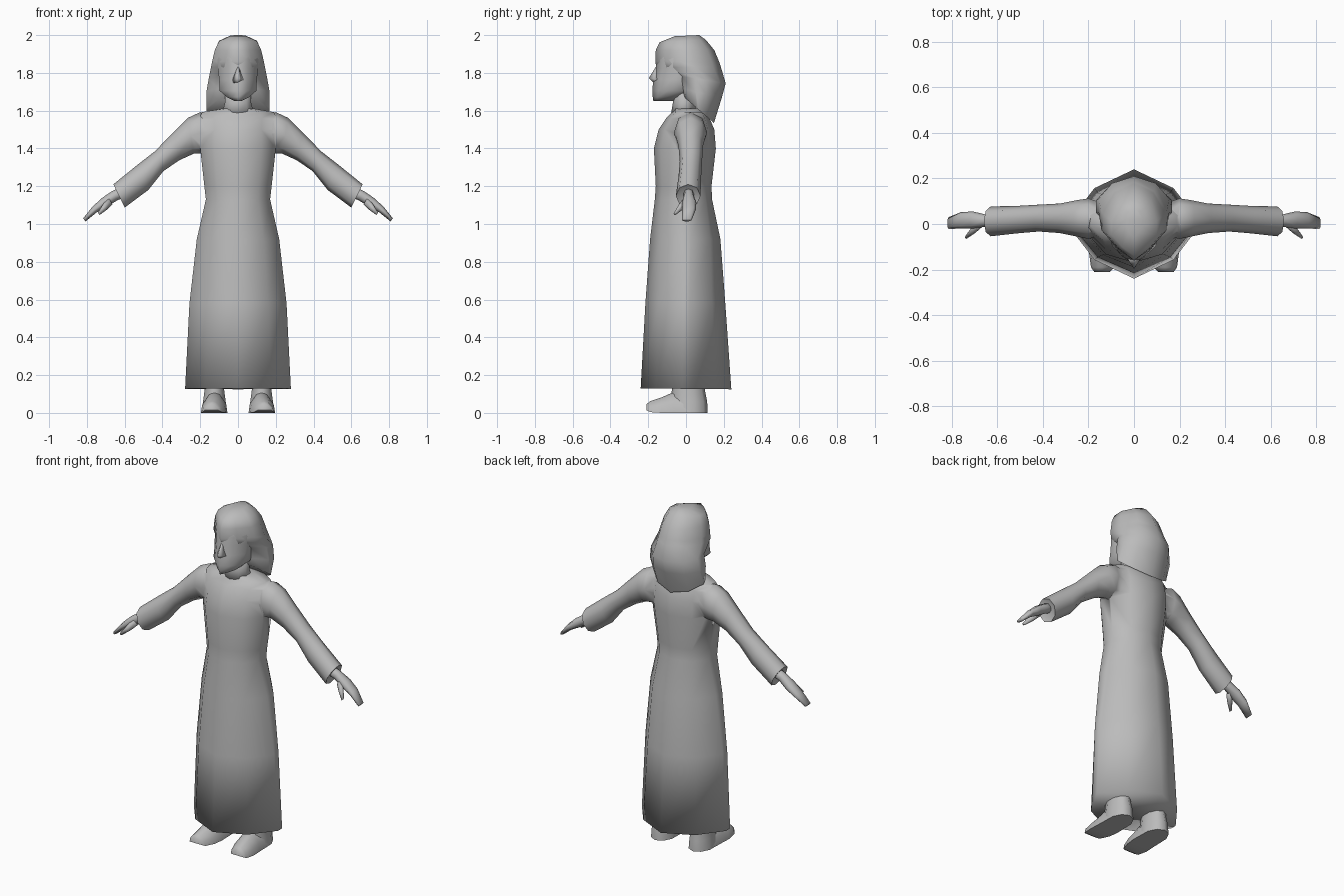
import bpy, bmesh, math
from mathutils import Vector

grey = bpy.data.materials.new("plain grey")
grey.diffuse_color = (0.5, 0.5, 0.5, 1)

# eight-sided section for limbs
ROUND = [(math.cos(i * math.pi / 4), math.sin(i * math.pi / 4)) for i in range(8)]


def ring(hx, yf, yb, zf, zb=None, cx=0, k=0, front=(.62, .8)):
    """Ten-sided ring; k turns it from boxy (0) to oval (1), front sets the front corner."""
    zb = zf if zb is None else zb
    d, e = .8 - .13 * k, .3 - .2 * k
    fu, fv = front[0], front[1] - .13 * k
    section = [(0, -1), (fu, -fv), (1, -e), (1, e), (.62, d),
               (0, 1), (-.62, d), (-1, e), (-1, -e), (-fu, -fv)]
    return [Vector((cx + u * hx, (yf + yb) / 2 + v * (yb - yf) / 2,
                    (zf + zb) / 2 + v * (zb - zf) / 2)) for u, v in section]


def limb_ring(s, tx, tz, bx, bz, yf, yb):
    """Ring across a limb from its top point to its bottom point."""
    top, bot = Vector((tx, 0, tz)), Vector((bx, 0, bz))
    pts = []
    for c, d in ROUND:
        p = (top + bot) / 2 + (top - bot) / 2 * d
        pts.append(Vector((s * p.x, (yf + yb) / 2 + c * (yb - yf) / 2, p.z)))
    return pts


def loft(name, rings, angle=None):
    bm = bmesh.new()
    loops = [[bm.verts.new(p) for p in r] for r in rings]
    for a, b in zip(loops, loops[1:]):
        for i in range(len(a)):
            j = (i + 1) % len(a)
            bm.faces.new((a[i], a[j], b[j], b[i]))
    for end in (loops[0], loops[-1]):
        bm.faces.new(end)
    bmesh.ops.recalc_face_normals(bm, faces=bm.faces)
    me = bpy.data.meshes.new(name)
    bm.to_mesh(me)
    bm.free()
    me.materials.append(grey)
    ob = bpy.data.objects.new(name, me)
    bpy.context.collection.objects.link(ob)
    bpy.ops.object.select_all(action='DESELECT')
    ob.select_set(True)
    bpy.context.view_layer.objects.active = ob
    if angle:
        bpy.ops.object.shade_smooth_by_angle(angle=math.radians(angle))
    else:
        bpy.ops.object.shade_smooth()
    return ob


# long robe from hem to collar, oval at the hem and boxier at the chest
robe = loft("robe", [ring(*r, k=k) for k, r in (
    (1.1, (.28, -.24, .24, .13, .125)), (1, (.257, -.215, .208, .58)),
    (.7, (.218, -.19, .182, .92)), (.2, (.17, -.165, .138, 1.13)),
    (.2, (.178, -.16, .135, 1.2)), (.2, (.2, -.17, .158, 1.4)),
    (.2, (.2, -.145, .15, 1.5)), (.2, (.205, -.105, .125, 1.56)),
    (.2, (.19, -.075, .105, 1.592)), (0, (.08, -.07, .085, 1.612)))])

# neck
loft("neck", [ring(.085, -.08, .06, 1.58), ring(.07, -.07, .05, 1.64), ring(.07, -.07, .05, 1.72)])

# head, tapering towards the front of the face
FACE = (.52, .72)
loft("head", [ring(*r, front=FACE) for r in (
    (.02, -.173, -.04, 1.652), (.06, -.176, .0, 1.672), (.097, -.177, .06, 1.705),
    (.1, -.175, .1, 1.765), (.106, -.16, .1, 1.825), (.108, -.158, .1, 1.87),
    (.095, -.145, .1, 1.945), (.06, -.08, .08, 1.97))])

# nose wedge
loft("nose", [[Vector(p) for p in r] for r in (
    ((-.03, -.15, 1.74), (0, -.17, 1.745), (.03, -.15, 1.74)),
    ((-.028, -.155, 1.765), (0, -.197, 1.772), (.028, -.155, 1.765)),
    ((-.012, -.145, 1.83), (0, -.158, 1.835), (.012, -.145, 1.83)))])

# bobbed hair, blending into the brow and pointed at the back
loft("hair", [ring(*r, k=k, front=f) for k, f, r in (
    (.3, FACE, (.04, -.06, .07, 1.994, 2.0)), (.3, FACE, (.1, -.14, .105, 1.962, 1.975)),
    (.3, FACE, (.123, -.16, .15, 1.92)), (.3, FACE, (.137, -.162, .175, 1.86)),
    (.3, FACE, (.143, -.158, .185, 1.83)), (.3, (.62, .85), (.155, -.05, .21, 1.785, 1.745)),
    (.3, (.62, .85), (.167, -.035, .19, 1.72, 1.67)),
    (1, (.62, .85), (.167, -.02, .148, 1.68, 1.535)))], 75)

for s, side in ((1, "left"), (-1, "right")):
    # sleeve widening to the cuff, hollow at its end
    sleeve = loft(side + "_sleeve", [limb_ring(s, *r) for r in (
        (.12, 1.57, .14, 1.39, -.05, .09), (.2, 1.592, .2, 1.372, -.065, .112),
        (.265, 1.562, .235, 1.372, -.055, .105), (.34, 1.488, .31, 1.338, -.04, .09),
        (.44, 1.385, .395, 1.28, -.033, .085), (.53, 1.315, .475, 1.18, -.04, .08),
        (.66, 1.21, .6, 1.087, -.054, .077), (.645, 1.195, .598, 1.105, -.035, .06))], 60)
    # merge the sleeve into the robe
    mod = robe.modifiers.new("join_sleeve", 'BOOLEAN')
    mod.operation, mod.solver, mod.object = 'UNION', 'EXACT', sleeve
    bpy.context.view_layer.objects.active = robe
    bpy.ops.object.modifier_apply(modifier=mod.name)
    bpy.data.objects.remove(sleeve)
    # hand from wrist to fingertips
    loft(side + "_hand", [limb_ring(s, *r) for r in (
        (.61, 1.2, .58, 1.15, -.015, .04), (.665, 1.175, .64, 1.125, -.012, .042),
        (.72, 1.138, .695, 1.09, -.02, .055), (.77, 1.092, .75, 1.06, -.02, .052),
        (.82, 1.03, .808, 1.013, -.022, .03))])
    # thumb
    loft(side + "_thumb", [limb_ring(s, *r) for r in (
        (.685, 1.14, .665, 1.105, -.02, .02), (.715, 1.105, .695, 1.075, -.045, -.008),
        (.742, 1.06, .732, 1.048, -.066, -.05))])
    # ankle and heel
    cx = s * .125
    loft(side + "_ankle", [ring(*r, cx=cx) for r in (
        (.066, -.08, .115, 0, 0), (.06, -.08, .112, .06, .06),
        (.052, -.075, .1, .12, .12), (.052, -.07, .1, .16, .16))], 60)
    # front of the foot, toes turned slightly out
    rings = []
    for y, hx, z0, z1, out in ((.03, .066, 0, .1, 0), (-.07, .069, 0, .108, 0),
                               (-.13, .067, 0, .082, .005), (-.19, .052, .004, .062, .012),
                               (-.21, .035, .015, .045, .015)):
        rings.append([Vector((cx + s * out + u * hx, y, z0 + t * (z1 - z0))) for u, t in
                      ((-1, 0), (1, 0), (.9, .45), (.4, .9), (0, 1), (-.4, .9), (-.9, .45))])
    loft(side + "_foot", rings, 60)
